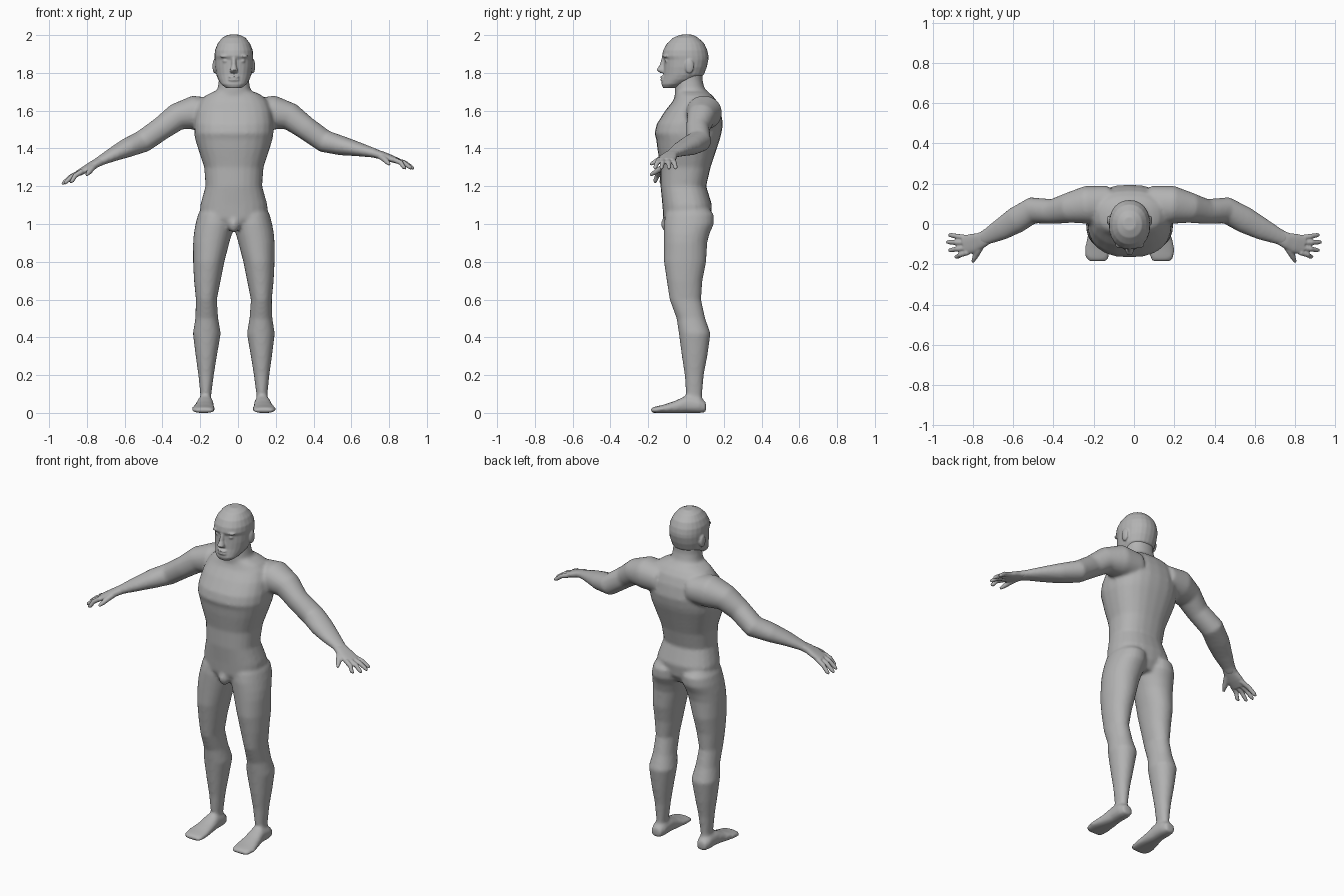
import bpy, bmesh, math
from mathutils import Vector, Matrix

MID = -0.022  # midline of the figure
X, Y, Z = Vector((1, 0, 0)), Vector((0, 1, 0)), Vector((0, 0, 1))

skin = bpy.data.materials.new("plain_grey")
skin.diffuse_color = (0.45, 0.45, 0.45, 1)


def tube(bm, rings, frame=None, power=2.2, sides=24):
    """Closed loft through rings (x, y, z, half width, half height)."""
    pts = [Vector(r[:3]) for r in rings]
    loops = []
    for i, r in enumerate(rings):
        if frame:
            u, v = frame
        else:
            t = (pts[min(i + 1, len(pts) - 1)] - pts[max(i - 1, 0)]).normalized()
            u = t.cross(Z).normalized()
            v = u.cross(t)
        loop = []
        for k in range(sides):
            a = 2 * math.pi * k / sides
            c, s = math.cos(a), math.sin(a)
            p = pts[i] + u * r[3] * math.copysign(abs(c) ** (2 / power), c) \
                + v * r[4] * math.copysign(abs(s) ** (2 / power), s)
            p.z = max(p.z, 0)
            loop.append(bm.verts.new(p))
        loops.append(loop)
    faces = [bm.faces.new(loops[0]), bm.faces.new(loops[-1])]
    for a, b in zip(loops, loops[1:]):
        for k in range(sides):
            n = (k + 1) % sides
            faces.append(bm.faces.new((a[k], a[n], b[n], b[k])))
    bmesh.ops.recalc_face_normals(bm, faces=faces)


def column(bm, rows, power=2.2):
    """Upright loft through rows (z, left, right, front, back)."""
    tube(bm, [((l + r) / 2, (f + b) / 2, z, (r - l) / 2, (b - f) / 2)
              for z, l, r, f, b in rows], (X, Y), power)


def blob(bm, centre, size):
    bmesh.ops.create_uvsphere(bm, u_segments=20, v_segments=12, radius=1,
                              matrix=Matrix.Translation(centre) @ Matrix.Diagonal((*size, 1)))


def fuse(bm, name, voxel, smooth):
    """Merge overlapping volumes into one smooth skin."""
    me = bpy.data.meshes.new(name)
    bm.to_mesh(me)
    bm.free()
    me.materials.append(skin)
    for p in me.polygons:
        p.use_smooth = True
    ob = bpy.data.objects.new(name, me)
    bpy.context.collection.objects.link(ob)
    m = ob.modifiers.new("merge", 'REMESH')
    m.mode, m.voxel_size, m.use_smooth_shade = 'VOXEL', voxel, True
    m = ob.modifiers.new("soften", 'SMOOTH')
    m.factor, m.iterations = 0.5, smooth


def pose(ring, s):
    """Place an arm ring on side s; the left forearm hangs a little lower."""
    x, y, z, a, b = ring
    if s > 0:
        return ring
    shift = 0.044 * min(1, max(0, (0.78 - x) / 0.3))
    return (-x - shift, y, z - max(0, x - 0.5) * 0.19, a, b)


# torso and neck
body = bmesh.new()
torso = [(0.98, 0.10, -0.10, 0.10), (1.03, 0.18, -0.12, 0.13), (1.10, 0.178, -0.125, 0.138),
         (1.20, 0.15, -0.135, 0.107), (1.30, 0.157, -0.135, 0.13), (1.40, 0.19, -0.152, 0.163),
         (1.45, 0.205, -0.158, 0.18), (1.48, 0.21, -0.167, 0.188), (1.53, 0.21, -0.155, 0.196),
         (1.60, 0.20, -0.11, 0.184), (1.65, 0.18, -0.07, 0.165), (1.68, 0.15, -0.058, 0.14),
         (1.70, 0.11, -0.055, 0.115)]
column(body, [(z, MID - w, MID + w, f, b) for z, w, f, b in torso], 2.4)
neck = [(1.60, 0.10, -0.05, 0.14), (1.68, 0.105, -0.06, 0.13), (1.72, 0.086, -0.06, 0.098),
        (1.76, 0.08, -0.055, 0.088), (1.83, 0.078, -0.04, 0.088)]
column(body, [(z, MID - w, MID + w, f, b) for z, w, f, b in neck])
blob(body, (MID, -0.095, 1.0), (0.032, 0.037, 0.045))

# legs and feet: (z, inner, outer, front, back)
leg = [(1.12, 0.03, 0.15, -0.07, 0.09), (1.05, 0.0, 0.19, -0.11, 0.148),
       (1.00, 0.0, 0.203, -0.117, 0.148), (0.95, 0.01, 0.212, -0.117, 0.125),
       (0.90, 0.024, 0.216, -0.117, 0.112), (0.80, 0.05, 0.216, -0.117, 0.107),
       (0.70, 0.07, 0.211, -0.102, 0.087), (0.60, 0.09, 0.201, -0.087, 0.08),
       (0.50, 0.083, 0.204, -0.05, 0.102), (0.42, 0.069, 0.217, -0.038, 0.13),
       (0.30, 0.09, 0.202, -0.022, 0.113), (0.20, 0.106, 0.188, -0.007, 0.094),
       (0.10, 0.119, 0.178, 0.0, 0.086), (0.04, 0.125, 0.178, 0.0, 0.085)]
foot = [(0.152, 0.106, 0.03, 0.03, 0.028), (0.152, 0.07, 0.04, 0.042, 0.042),
        (0.152, 0.0, 0.045, 0.044, 0.046), (0.156, -0.06, 0.03, 0.052, 0.033),
        (0.161, -0.12, 0.021, 0.063, 0.022), (0.161, -0.165, 0.016, 0.060, 0.017),
        (0.158, -0.187, 0.012, 0.045, 0.012)]
arm = [(0.08, 0.10, 1.585, 0.09, 0.08), (0.19, 0.095, 1.59, 0.095, 0.09),
       (0.28, 0.08, 1.567, 0.075, 0.072), (0.36, 0.062, 1.507, 0.062, 0.062),
       (0.46, 0.068, 1.437, 0.066, 0.060), (0.55, 0.02, 1.414, 0.066, 0.051),
       (0.64, -0.027, 1.395, 0.055, 0.037), (0.72, -0.063, 1.376, 0.040, 0.025),
       (0.76, -0.08, 1.363, 0.036, 0.022)]
for s in (-1, 1):
    column(body, [(z, MID + min(s * i, s * o), MID + max(s * i, s * o), f, b)
                  for z, i, o, f, b in leg], 2.1)
    tube(body, [(MID + s * x, *rest) for x, *rest in foot], (X, Z), 2.3)
    tube(body, [pose(r, s) for r in arm], None, 2.1)
fuse(body, "body", 0.010, 5)

# hands: palm, four fingers and a thumb
palm = [(0.72, -0.063, 1.376, 0.036, 0.021), (0.76, -0.083, 1.364, 0.040, 0.021),
        (0.80, -0.096, 1.350, 0.048, 0.019), (0.845, -0.106, 1.334, 0.048, 0.015)]
# (knuckle y, tip x, tip y)
fingers = [(-0.068, 0.922, -0.055), (-0.093, 0.932, -0.090),
           (-0.118, 0.922, -0.130), (-0.142, 0.890, -0.163)]
for s, side in ((-1, "left"), (1, "right")):
    hand = bmesh.new()
    tube(hand, [pose(r, s) for r in palm], None, 2.5)
    for ky, tx, ty in fingers:
        rings = [(0.825, ky, 1.341, 0.013, 0.014),
                 ((0.835 + tx) / 2, (ky + ty) / 2, 1.324, 0.013, 0.013),
                 (tx - 0.012, ty, 1.300, 0.011, 0.011), (tx, ty, 1.293, 0.006, 0.006)]
        tube(hand, [pose(r, s) for r in rings], None, 2, 12)
    thumb = [(0.745, -0.09, 1.365, 0.018, 0.017), (0.775, -0.135, 1.345, 0.018, 0.016),
             (0.79, -0.165, 1.328, 0.014, 0.013), (0.802, -0.19, 1.315, 0.007, 0.007)]
    tube(hand, [pose(r, s) for r in thumb], None, 2, 12)
    fuse(hand, side + "_hand", 0.005, 2)

# head
head = bmesh.new()
skull = [(2.002, 0.03, -0.03, 0.035), (1.986, 0.062, -0.068, 0.065), (1.955, 0.086, -0.102, 0.097),
         (1.92, 0.1, -0.121, 0.113), (1.89, 0.103, -0.127, 0.119), (1.87, 0.102, -0.117, 0.119),
         (1.83, 0.1, -0.118, 0.11), (1.79, 0.093, -0.12, 0.095), (1.765, 0.083, -0.125, 0.062),
         (1.74, 0.067, -0.13, 0.0), (1.72, 0.042, -0.122, -0.05)]
column(head, [(z, MID - w, MID + w, f, b) for z, w, f, b in skull], 2.15)
# nose and lips
tube(head, [(MID, -0.113, 1.89, 0.012, 0.012), (MID, -0.122, 1.84, 0.013, 0.018),
            (MID, -0.130, 1.815, 0.021, 0.027), (MID, -0.122, 1.80, 0.018, 0.016)], (X, Y), 2)
for z in (1.778, 1.763):
    blob(head, (MID, -0.122, z), (0.03, 0.014, 0.008))
# brows, eyelids and ears
for s in (-1, 1):
    blob(head, (MID + s * 0.042, -0.104, 1.888), (0.032, 0.017, 0.009))
    blob(head, (MID + s * 0.042, -0.099, 1.863), (0.018, 0.014, 0.011))
    blob(head, (MID + s * 0.102, 0.018, 1.835), (0.011, 0.024, 0.038))
fuse(head, "head", 0.005, 3)
